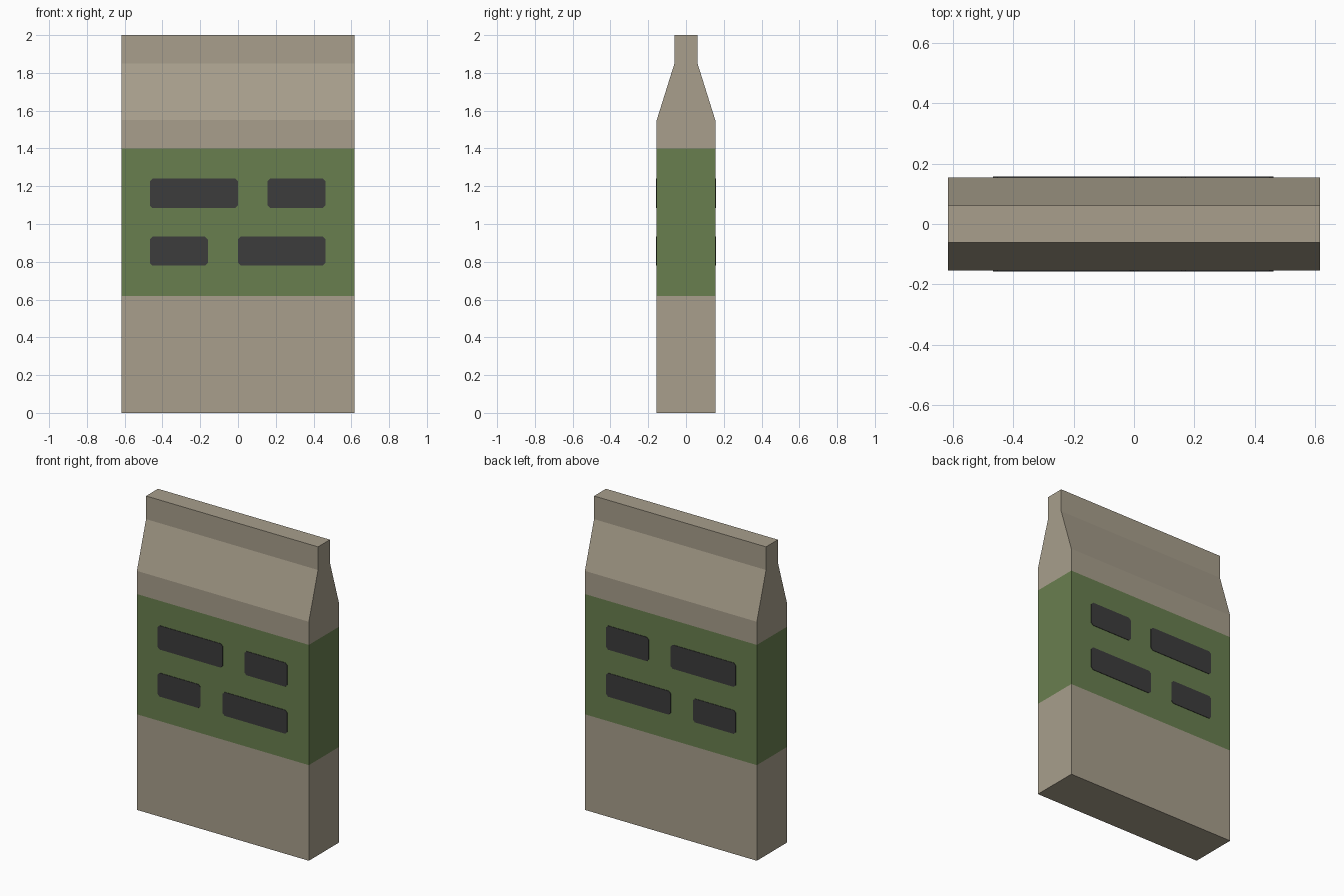
import bpy, bmesh

if "Cube" in bpy.data.objects:
    bpy.data.objects.remove(bpy.data.objects["Cube"])

HALF_W = 0.617
HALF_D = 0.155


def material(name, rgb):
    lin = [((c / 255 + 0.055) / 1.055) ** 2.4 for c in rgb]
    m = bpy.data.materials.new(name)
    m.diffuse_color = (*lin, 1)
    m.use_nodes = True
    m.node_tree.nodes["Principled BSDF"].inputs["Base Color"].default_value = m.diffuse_color
    return m


paper = material("kraft_paper", (168, 159, 140))
green = material("green_label", (105, 127, 79))
dark = material("dark_print", (60, 60, 60))


def new_object(name, bm, mats):
    bmesh.ops.recalc_face_normals(bm, faces=bm.faces)
    mesh = bpy.data.meshes.new(name)
    bm.to_mesh(mesh)
    bm.free()
    for m in mats:
        mesh.materials.append(m)
    ob = bpy.data.objects.new(name, mesh)
    bpy.context.collection.objects.link(ob)
    return ob


# Bag: stacked rectangular sections (height, half depth) up to the folded top
sections = [(0, HALF_D), (0.62, HALF_D), (1.40, HALF_D), (1.55, HALF_D),
            (1.85, 0.061), (2.0, 0.061)]
bm = bmesh.new()
rings = [[bm.verts.new((x * HALF_W, y * d, z))
          for x, y in ((-1, -1), (1, -1), (1, 1), (-1, 1))] for z, d in sections]
bm.faces.new(rings[0])
bm.faces.new(rings[-1])
for a, b in zip(rings, rings[1:]):
    for i in range(4):
        j = (i + 1) % 4
        bm.faces.new((a[i], a[j], b[j], b[i]))
# Green label band wraps all four sides
for f in bm.faces:
    f.material_index = int(0.62 < f.calc_center_median().z < 1.40)
new_object("paper_bag", bm, [paper, green])


# Printed blocks: thin plates with clipped corners
def plate(name, x0, x1, z0, z1, side, c=0.014):
    bm = bmesh.new()
    outline = [(x0 + c, z0), (x1 - c, z0), (x1, z0 + c), (x1, z1 - c),
               (x1 - c, z1), (x0 + c, z1), (x0, z1 - c), (x0, z0 + c)]
    face = bm.faces.new([bm.verts.new((x, side * (HALF_D - 0.002), z)) for x, z in outline])
    ext = bmesh.ops.extrude_face_region(bm, geom=[face], use_keep_orig=True)
    verts = [g for g in ext["geom"] if isinstance(g, bmesh.types.BMVert)]
    bmesh.ops.translate(bm, verts=verts, vec=(0, side * 0.005, 0))
    new_object(name, bm, [dark])


blocks = {"upper_long": (-0.467, 0.0, 1.085, 1.24),
          "upper_short": (0.157, 0.463, 1.085, 1.24),
          "lower_short": (-0.467, -0.16, 0.78, 0.933),
          "lower_long": (0.0, 0.463, 0.78, 0.933)}
for side, face_name in ((-1, "front"), (1, "back")):
    for part, box in blocks.items():
        plate(f"{face_name}_{part}_print", *box, side)
